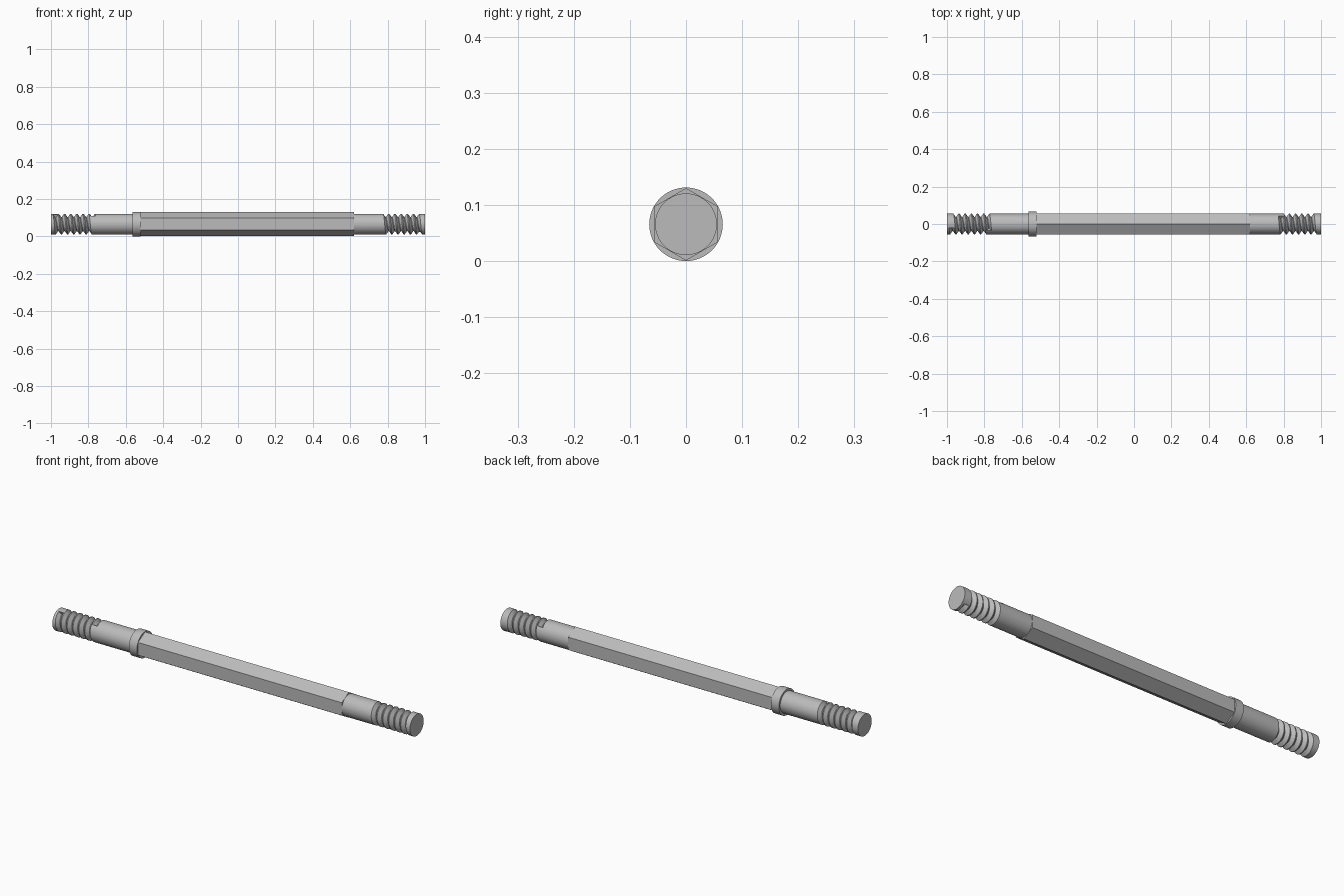
import bpy, bmesh, math
from mathutils import Matrix

if "Cube" in bpy.data.objects:
    bpy.data.objects.remove(bpy.data.objects["Cube"])

AXIS_Z = 0.0655
SHAFT_R = 0.055
PITCH = 0.033

steel = bpy.data.materials.new("grey steel")
steel.use_nodes = True
GREY = (0.5, 0.5, 0.5, 1)
steel.diffuse_color = GREY
steel.node_tree.nodes["Principled BSDF"].inputs["Base Color"].default_value = GREY


def finish(name, bm):
    """Turn a bmesh into a steel object on the rod axis."""
    bmesh.ops.recalc_face_normals(bm, faces=bm.faces)
    mesh = bpy.data.meshes.new(name)
    bm.to_mesh(mesh)
    bm.free()
    mesh.materials.append(steel)
    obj = bpy.data.objects.new(name, mesh)
    obj.location.z = AXIS_Z
    bpy.context.collection.objects.link(obj)
    return obj


def bar(name, x0, x1, radius, sides, turn=0.0):
    """Closed prism along x."""
    bm = bmesh.new()
    place = (Matrix.Translation(((x0 + x1) / 2, 0, 0))
             @ Matrix.Rotation(turn, 4, 'X') @ Matrix.Rotation(math.pi / 2, 4, 'Y'))
    bmesh.ops.create_cone(bm, cap_ends=True, segments=sides, radius1=radius,
                          radius2=radius, depth=x1 - x0, matrix=place)
    return finish(name, bm)


def thread_cutter(name, x0, x1, end_angle, steps=40):
    """V-shaped groove swept along a helix that stops abruptly at both ends."""
    section = [(-0.016, SHAFT_R + 0.003), (-0.001, SHAFT_R - 0.018),
               (0.001, SHAFT_R - 0.018), (0.016, SHAFT_R + 0.003)]
    bm = bmesh.new()
    count = round((x1 - x0) / PITCH * steps)
    rings = []
    for i in range(count + 1):
        a = end_angle + math.tau * (i - count) / steps
        x = x0 + (x1 - x0) * i / count
        rings.append([bm.verts.new((x + dx, r * math.cos(a), r * math.sin(a)))
                      for dx, r in section])
    for a, b in zip(rings, rings[1:]):
        for j in range(4):
            k = (j + 1) % 4
            bm.faces.new((a[j], a[k], b[k], b[j]))
    bm.faces.new(rings[0])
    bm.faces.new(rings[-1][::-1])
    cutter = finish(name, bm)
    cutter.hide_render = True
    return cutter


def smooth(obj):
    bpy.ops.object.select_all(action='DESELECT')
    obj.select_set(True)
    bpy.context.view_layer.objects.active = obj
    bpy.ops.object.shade_smooth_by_angle(angle=math.radians(30))


# Round shaft with a thread cut into each end
shaft = bar("threaded_shaft", -1, 1, SHAFT_R, 64)
cutters = [thread_cutter("right_thread_cutter", -0.975, -0.775, math.radians(130)),
           thread_cutter("left_thread_cutter", 0.785, 0.975, math.radians(-50))]
for cutter in cutters:
    cut = shaft.modifiers.new("thread", 'BOOLEAN')
    cut.operation = 'DIFFERENCE'
    cut.solver = 'EXACT'
    cut.object = cutter

# Bake the cuts and drop the helpers
bpy.context.view_layer.update()
result = bpy.data.meshes.new_from_object(
    shaft.evaluated_get(bpy.context.evaluated_depsgraph_get()))
shaft.modifiers.clear()
shaft.data = result
for cutter in cutters:
    bpy.data.objects.remove(cutter)
smooth(shaft)

# Hexagonal grip, flats up and down, and the collar at its end
bar("hex_body", -0.53, 0.62, 0.0645, 6, math.pi / 2)
smooth(bar("collar", -0.565, -0.52, 0.0655, 64))
